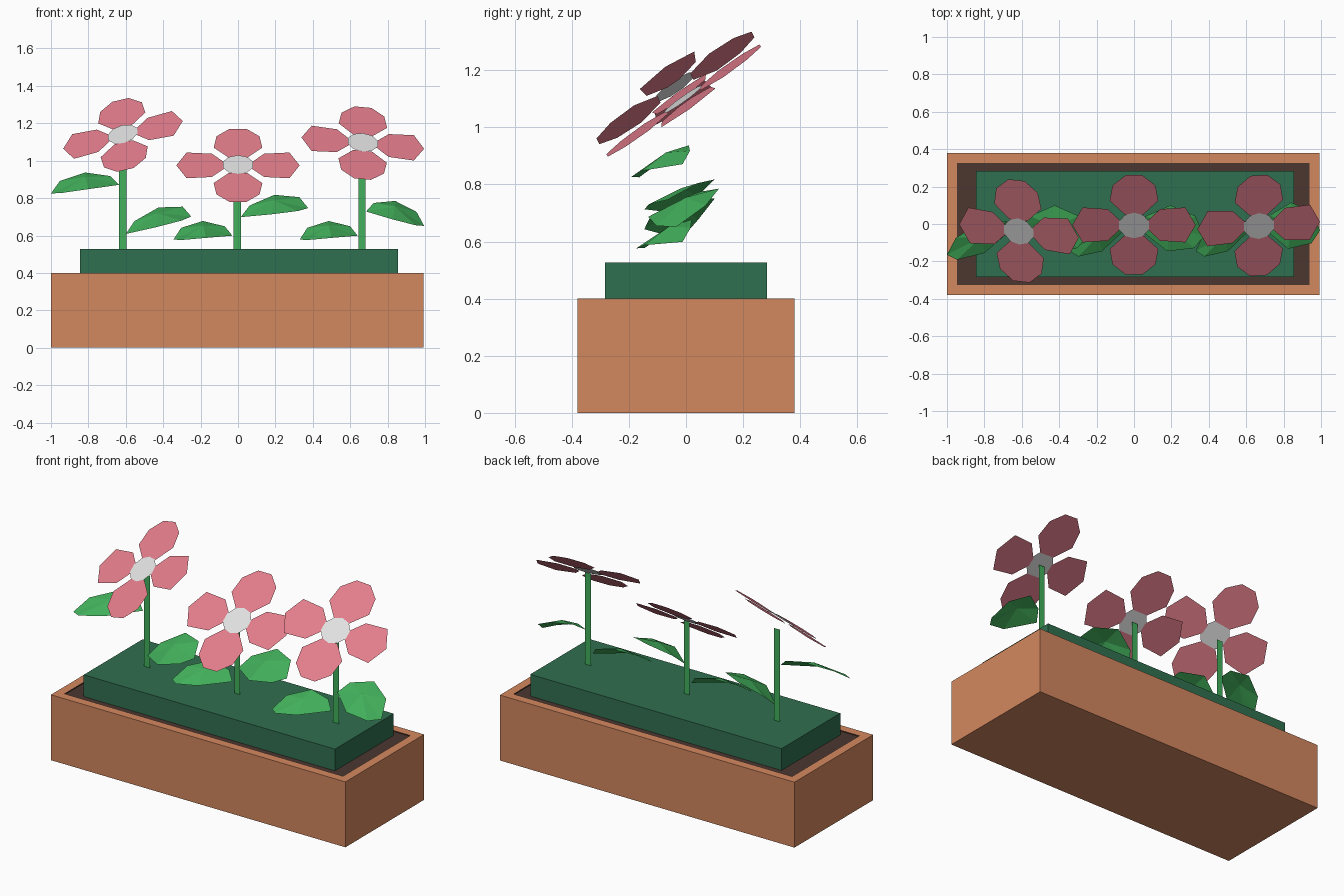
import bpy, bmesh, math
from mathutils import Vector as V

if "Cube" in bpy.data.objects:
    bpy.data.objects.remove(bpy.data.objects["Cube"])


def material(name, r, g, b):
    lin = lambda c: ((c / 255 + 0.055) / 1.055) ** 2.4
    m = bpy.data.materials.new(name)
    m.diffuse_color = (lin(r), lin(g), lin(b), 1)
    m.use_nodes = True
    m.node_tree.nodes["Principled BSDF"].inputs["Base Color"].default_value = m.diffuse_color
    return m


TERRACOTTA = material("terracotta", 212, 136, 95)
SOIL = material("dark_soil", 76, 55, 48)
GROUND = material("deep_green", 48, 112, 80)
LEAF = material("leaf_green", 66, 176, 91)
PETAL = material("petal_pink", 226, 125, 139)
CENTRE = material("flower_centre_white", 224, 224, 224)


def finish(bm, name, *mats):
    me = bpy.data.meshes.new(name)
    bm.to_mesh(me)
    bm.free()
    for m in mats:
        me.materials.append(m)
    ob = bpy.data.objects.new(name, me)
    bpy.context.collection.objects.link(ob)


def box(x0, x1, y, z0, z1):
    bm = bmesh.new()
    bmesh.ops.create_cube(bm, size=1)
    for v in bm.verts:
        v.co = ((x0 + x1) / 2 + v.co.x * (x1 - x0), v.co.y * 2 * y,
                (z0 + z1) / 2 + v.co.z * (z1 - z0))
    return bm


# Planter box with a shallow soil-filled recess in the top
bm = box(-1, 0.993, 0.38, 0, 0.4)
top = max(bm.faces, key=lambda f: f.calc_center_median().z)
bmesh.ops.inset_region(bm, faces=[top], thickness=0.077)
top.material_index = 1
low = bmesh.ops.extrude_face_region(bm, geom=[top])
new = [v for v in low["geom"] if isinstance(v, bmesh.types.BMVert)]
bmesh.ops.translate(bm, vec=(0, 0, -0.006), verts=new)
for f in list(bm.faces):
    if f == top and f.is_valid:
        bm.faces.remove(f)
bmesh.ops.recalc_face_normals(bm, faces=bm.faces)
finish(bm, "planter_box", TERRACOTTA, SOIL)

# Raised green ground block
finish(box(-0.845, 0.855, 0.284, 0.39, 0.527), "green_ground", GROUND)

# Half outlines of the petals: (distance across, distance out)
SIDE_PETAL = [(0, 0.33), (0.116, 0.275), (0.105, 0.14), (0.025, 0.07)]
TALL_PETAL = [(0.045, 0.33), (0.115, 0.262), (0.13, 0.16), (0.05, 0.07)]


def flower(name, centre, right, up):
    """Flat four-petal head lying in the plane of right and up."""
    c, u = V(centre), V(right).normalized()
    n = u.cross(V(up)).normalized()
    w = n.cross(u)
    bm = bmesh.new()
    for k in range(4):
        a = k * math.pi / 2
        out = u * math.cos(a) + w * math.sin(a)
        side = n.cross(out)
        half = TALL_PETAL if k % 2 else SIDE_PETAL
        pts = [(-x, d) for x, d in half] + [p for p in reversed(half) if p[0]]
        vs = [bm.verts.new(c + side * x + out * d) for x, d in pts]
        f = bm.faces.new(vs)
        f.normal_update()
        if f.normal.dot(n) < 0:
            f.normal_flip()
    ring = [math.pi * (i + 0.5) / 5 for i in range(10)]
    disc = bm.faces.new([bm.verts.new(c + n * 0.005 + (u * math.cos(a) + w * math.sin(a)) * 0.085)
                         for a in ring])
    disc.material_index = 1
    finish(bm, name, PETAL, CENTRE)


def stem(name, x, z):
    """Flat upright strip."""
    bm = bmesh.new()
    bm.faces.new([bm.verts.new(p) for p in
                  [(x - .02, 0, .52), (x + .02, 0, .52), (x + .02, 0, z), (x - .02, 0, z)]])
    finish(bm, name, LEAF)


# Leaf outline: (along, across, arch height)
LEAF_SHAPE = [(0, -0.15, 0), (0.13, 0.4, 0.03), (0.5, 1, 0.04), (0.87, 0.6, 0.025),
              (1, -0.3, 0), (0.85, -0.9, 0.02), (0.45, -1.15, 0.035)]


def leaf(name, base, along, across):
    """Folded leaf: outline fanned around a raised middle point."""
    b, a, c = V(base), V(along), V(across)
    bm = bmesh.new()
    at = lambda s, t, h: bm.verts.new(b + a * s + c * t + V((0, 0, h)))
    mid = at(0.5, 0, 0.055)
    rim = [at(*p) for p in LEAF_SHAPE]
    for i, v in enumerate(rim):
        f = bm.faces.new((mid, v, rim[(i + 1) % len(rim)]))
        f.normal_update()
        if f.normal.z < 0:
            f.normal_flip()
    finish(bm, name, LEAF)


# Stems and flower heads
for side, x, z in (("left", -.617, 1.09), ("middle", -.005, .975), ("right", .663, 1.09)):
    stem(side + "_stem", x, z)
flower("left_flower", (-.615, -.037, 1.138), (.315, -.035, .073), (-.01, .27, .187))
flower("middle_flower", (0, -.005, .975), (1, 0, 0), (0, .265, .195))
flower("right_flower", (.667, -.008, 1.094), (.323, .02, -.03), (0, .265, .19))

# Leaves: those on the left lean forward, those on the right spread wider
NARROW, WIDE = (0, .08, .04), (0, .115, .045)
leaf("left_plant_left_leaf", (-.635, 0, .877), (-.365, -.14, -.04), NARROW)
leaf("middle_plant_left_leaf", (-.03, 0, .605), (-.315, -.12, -.015), NARROW)
leaf("right_plant_left_leaf", (.64, 0, .605), (-.31, -.12, -.015), NARROW)
leaf("left_plant_right_leaf", (-.6, 0, .615), (.35, -.03, .1), WIDE)
leaf("middle_plant_right_leaf", (.015, 0, .705), (.36, -.03, .055), WIDE)
leaf("right_plant_right_leaf", (.685, 0, .735), (.31, 0, -.07), WIDE)
